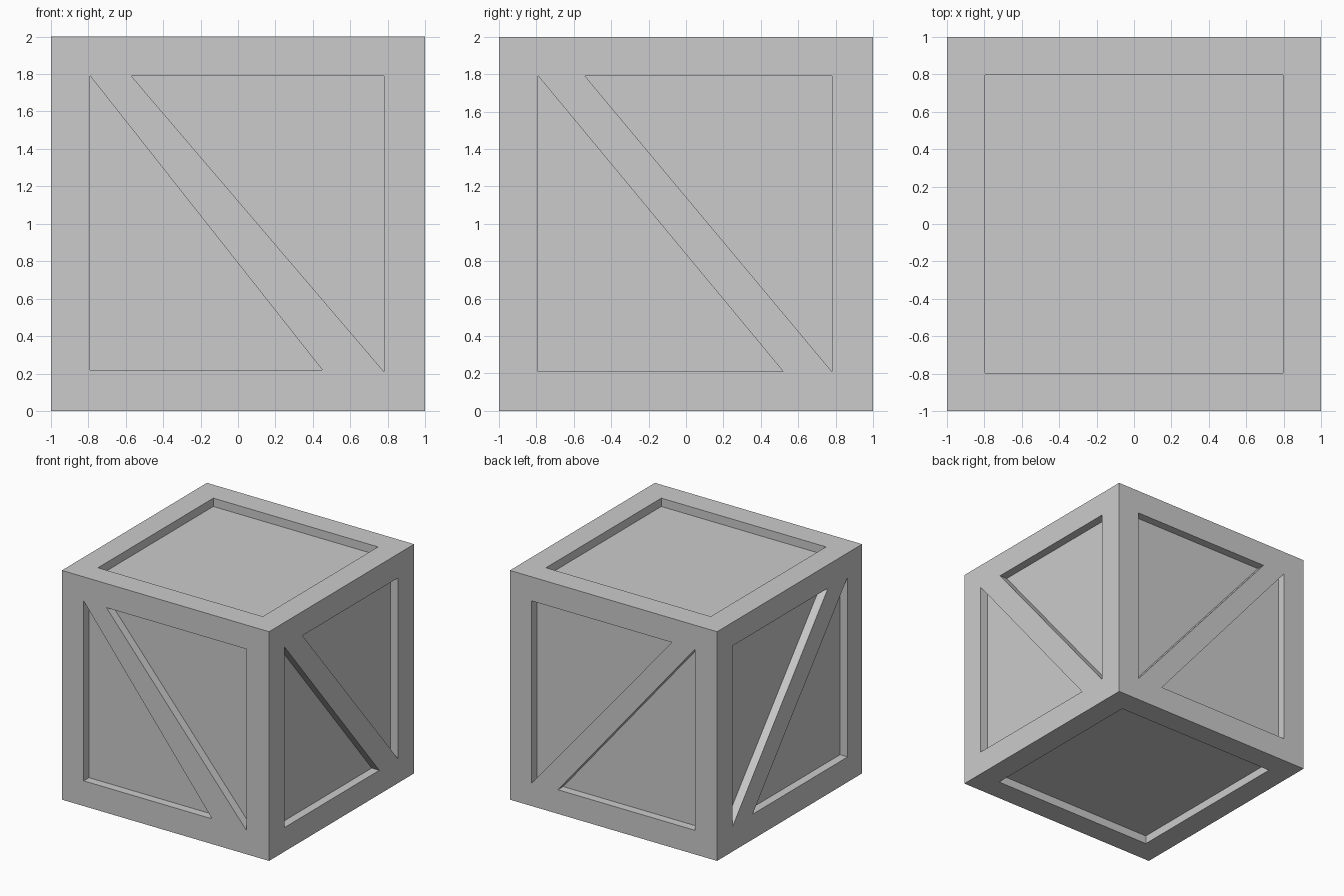
import bpy, bmesh
from math import radians
from mathutils import Matrix, Vector

if "Cube" in bpy.data.objects:
    bpy.data.objects.remove(bpy.data.objects["Cube"])

DEPTH = 0.073


def add_prism(bm, outline, matrix):
    """Prism straddling a cube side; outline is (right, up) seen from outside."""
    lo = [bm.verts.new(matrix @ Vector((u, v, 1 - DEPTH))) for u, v in outline]
    hi = [bm.verts.new(matrix @ Vector((u, v, 1.1))) for u, v in outline]
    bm.faces.new(lo[::-1])
    bm.faces.new(hi)
    n = len(outline)
    for i in range(n):
        j = (i + 1) % n
        bm.faces.new((lo[i], lo[j], hi[j], hi[i]))


def side(yaw):
    return centre @ Matrix.Rotation(radians(yaw), 4, 'Z') @ Matrix.Rotation(radians(90), 4, 'X')


centre = Matrix.Translation((0, 0, 1))

# Panel outlines: two triangles either side of each diagonal brace
panels = [
    (side(0), [(-.79, .79), (-.79, -.78), (.45, -.78)]),     # front
    (side(0), [(-.57, .79), (.78, -.79), (.78, .79)]),
    (side(90), [(-.79, .79), (-.79, -.79), (.52, -.79)]),    # right
    (side(90), [(-.54, .79), (.78, -.79), (.78, .79)]),
    (side(180), [(-.79, .79), (-.79, -.8), (.565, .79)]),    # back
    (side(180), [(.787, .79), (-.536, -.79), (.787, -.79)]),
    (side(270), [(-.785, .795), (-.785, -.78), (.53, .795)]),  # left
    (side(270), [(.8, .79), (-.51, -.78), (.8, -.78)]),
]
square = [(-.795, -.795), (.795, -.795), (.795, .795), (-.795, .795)]
panels += [(centre, square), (centre @ Matrix.Rotation(radians(180), 4, 'X'), square)]

# Cutter holding every recess
bm = bmesh.new()
for matrix, outline in panels:
    add_prism(bm, outline, matrix)
bmesh.ops.recalc_face_normals(bm, faces=bm.faces)
mesh = bpy.data.meshes.new("panel_cutter")
bm.to_mesh(mesh)
bm.free()
cutter = bpy.data.objects.new("panel_cutter", mesh)
bpy.context.collection.objects.link(cutter)
cutter.hide_render = True

# Crate body with recessed panels
bpy.ops.mesh.primitive_cube_add(size=2, location=(0, 0, 1))
crate = bpy.context.object
crate.name = "crate"
mod = crate.modifiers.new("recesses", 'BOOLEAN')
mod.operation = 'DIFFERENCE'
mod.solver = 'EXACT'
mod.object = cutter
bpy.ops.object.modifier_apply(modifier=mod.name)
bpy.data.objects.remove(cutter)
